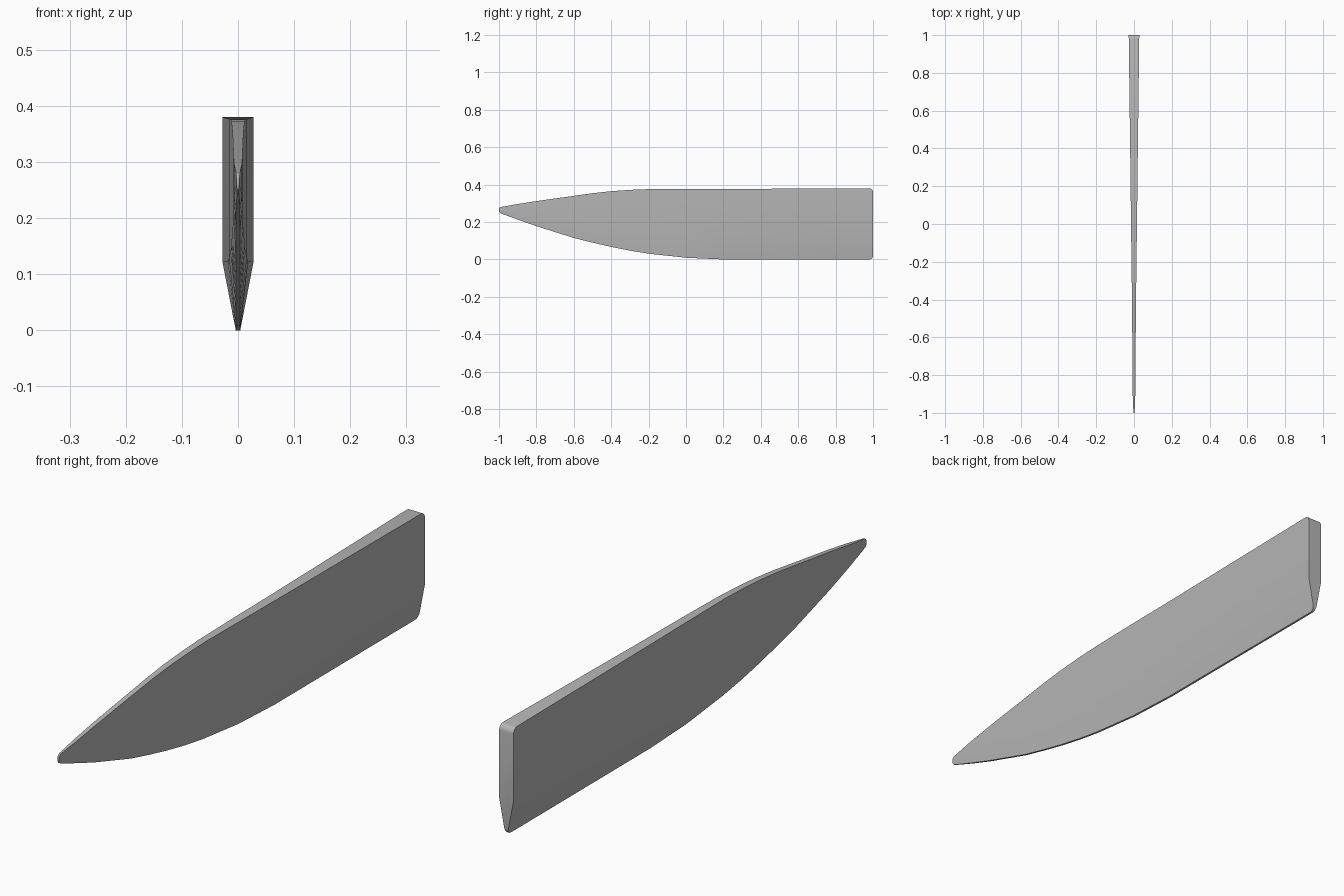
import bpy
import bmesh
import math

default_cube = bpy.data.objects.get("Cube")
if default_cube:
    bpy.data.objects.remove(default_cube, do_unlink=True)

# Single brushed steel colour
steel = bpy.data.materials.new("steel_grey")
steel.use_nodes = True
steel_colour = (0.47, 0.47, 0.47, 1)
steel.diffuse_color = steel_colour
steel.node_tree.nodes["Principled BSDF"].inputs["Base Color"].default_value = steel_colour

# Blade stations from tip to heel: y, cutting edge z, spine z, half thickness
stations = [
    (-1, .25, .279, .003),
    (-.9, .213, .296, .007),
    (-.8, .178, .312, .008),
    (-.6, .115, .34, .009),
    (-.5, .09, .354, .01),
    (-.4, .067, .365, .011),
    (-.3, .047, .372, .012),
    (-.2, .031, .376, .013),
    (0, .009, .377, .016),
    (.2, 0, .377, .018),
    (1, 0, .38, .028),
]
EDGE_HALF = .004      # half width of the blunt cutting edge
SHOULDER = .325       # height fraction where the edge bevel starts


def cross_section(bm, y, low, high, half):
    """Six-sided section: flat spine, straight flanks, tapered edge."""
    shoulder = low + (high - low) * SHOULDER
    edge = min(EDGE_HALF, half * .5)
    right_side = [(edge, low), (half, shoulder), (half, high)]
    left_side = [(-x, z) for x, z in reversed(right_side)]
    return [bm.verts.new((x, y, z)) for x, z in right_side + left_side]


def round_end(bm, ring, radius):
    """Round the spine and edge corners of one end of the blade."""
    pairs = [(ring[0], ring[-1]), (ring[2], ring[3])]
    edges = [bm.edges.get(pair) for pair in pairs]
    bmesh.ops.bevel(bm, geom=edges, offset=radius, segments=4,
                    profile=.5, affect='EDGES', clamp_overlap=True)


# Loft the blade through its stations and cap both ends
bm = bmesh.new()
rings = [cross_section(bm, *station) for station in stations]
for front, back in zip(rings, rings[1:]):
    for i in range(len(front)):
        j = (i + 1) % len(front)
        bm.faces.new((front[i], front[j], back[j], back[i]))
bm.faces.new(rings[0])
bm.faces.new(rings[-1])
round_end(bm, rings[0], .011)
round_end(bm, rings[-1], .02)
bmesh.ops.recalc_face_normals(bm, faces=bm.faces)

mesh = bpy.data.meshes.new("knife_blade")
bm.to_mesh(mesh)
bm.free()
mesh.materials.append(steel)
blade = bpy.data.objects.new("knife_blade", mesh)
bpy.context.collection.objects.link(blade)

# Smooth flanks with crisp spine and heel edges
bpy.ops.object.select_all(action='DESELECT')
blade.select_set(True)
bpy.context.view_layer.objects.active = blade
bpy.ops.object.shade_smooth_by_angle(angle=math.radians(30))
